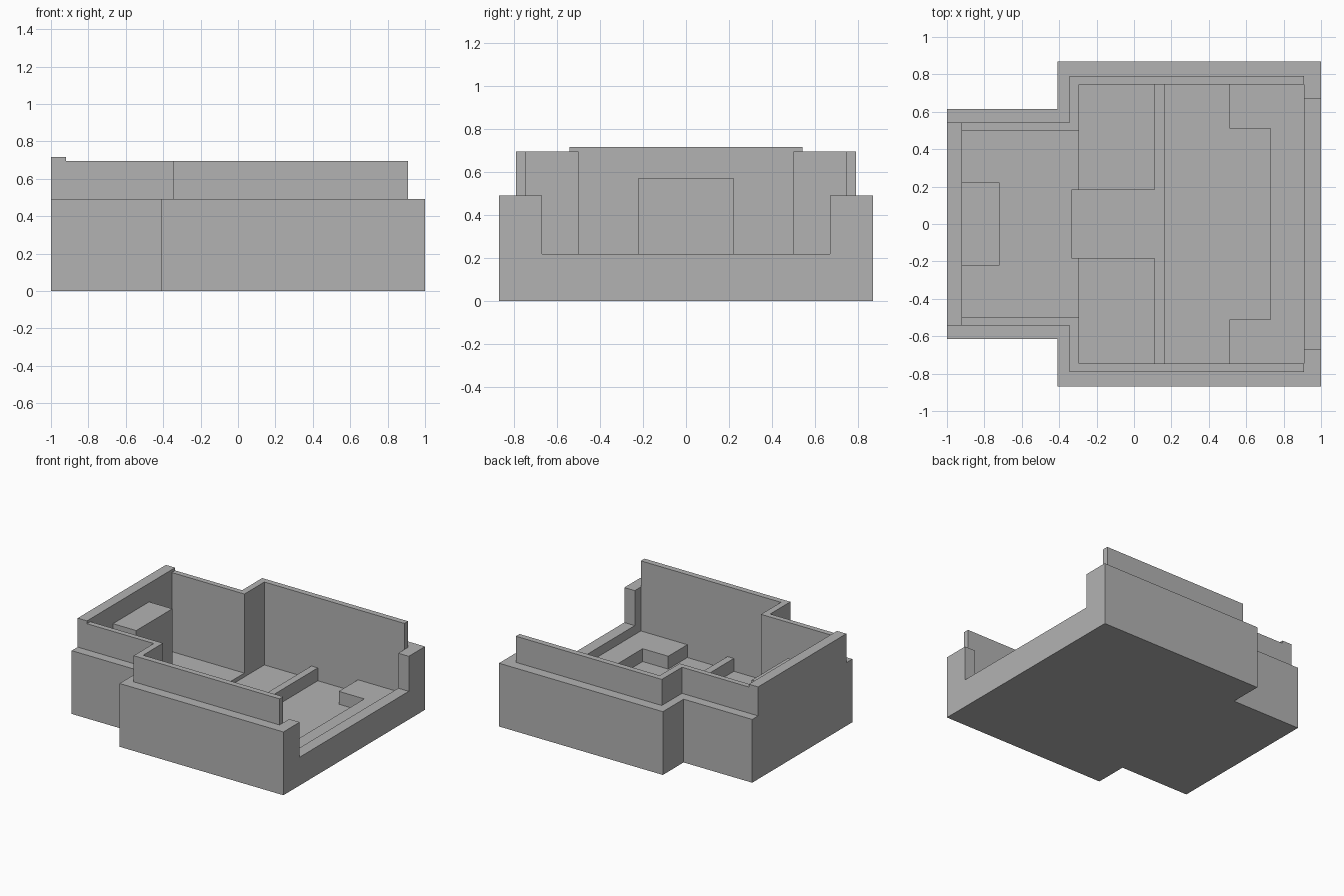
import bpy
import bmesh

cube = bpy.data.objects.get("Cube")
if cube:
    bpy.data.objects.remove(cube, do_unlink=True)

grey = bpy.data.materials.new("plain grey")
grey.use_nodes = True
COLOUR = (0.45, 0.45, 0.45, 1)
grey.diffuse_color = COLOUR
grey.node_tree.nodes["Principled BSDF"].inputs["Base Color"].default_value = COLOUR

# Main levels
FLOOR, BACK_FLOOR, RAISED = 0.05, 0.08, 0.15
SILL, LEDGE, WALL, PARAPET = 0.22, 0.492, 0.695, 0.717


def mirror(points):
    return [(x, -y) for x, y in points]


def both_sides(half):
    """Close a half outline (front to back) with its mirror image."""
    return half + mirror(half)[::-1]


def prism(name, outline, z0, z1):
    """Extrude a plan outline between two heights."""
    bm = bmesh.new()
    base = bm.faces.new([bm.verts.new((x, y, z0)) for x, y in outline])
    top = bmesh.ops.extrude_face_region(bm, geom=[base], use_keep_orig=True)["geom"]
    bmesh.ops.translate(bm, vec=(0, 0, z1 - z0),
                        verts=[v for v in top if isinstance(v, bmesh.types.BMVert)])
    bmesh.ops.recalc_face_normals(bm, faces=bm.faces)
    mesh = bpy.data.meshes.new(name)
    bm.to_mesh(mesh)
    bm.free()
    mesh.materials.append(grey)
    obj = bpy.data.objects.new(name, mesh)
    bpy.context.collection.objects.link(obj)
    return obj


def block(name, x0, x1, half_width, z0, z1):
    return prism(name, both_sides([(x1, half_width), (x0, half_width)]), z0, z1)


# Thick lower wall, open at the front end between two posts
outer = [(1, 0.67), (1, 0.87), (-0.41, 0.87), (-0.41, 0.615), (-1, 0.615)]
inner = [(0.91, 0.67), (0.91, 0.745), (-0.295, 0.745), (-0.295, 0.5), (-0.92, 0.5)]
prism("lower_wall", both_sides(outer) + both_sides(inner)[::-1], 0, LEDGE)
block("entrance_sill", 0.91, 1, 0.67, 0, SILL)

# Thin upper walls, stepping inwards, and the end parapet
side = [(0.91, 0.79), (-0.345, 0.79), (-0.345, 0.542), (-0.92, 0.542),
        (-0.92, 0.5), (-0.295, 0.5), (-0.295, 0.745), (0.91, 0.745)]
prism("left_upper_wall", side, LEDGE, WALL)
prism("right_upper_wall", mirror(side), LEDGE, WALL)
block("end_parapet", -1, -0.92, 0.542, LEDGE, PARAPET)

# Floors
block("main_floor", -0.295, 0.91, 0.745, 0, FLOOR)
block("end_floor", -0.92, -0.295, 0.5, 0, BACK_FLOOR)

# Low cross wall joined to a raised walkway
walkway = [(0.165, 0.745), (0.11, 0.745), (0.11, 0.185), (-0.335, 0.185)]
prism("cross_wall_and_walkway", both_sides(walkway), FLOOR, RAISED)

# Raised platform with a recess, behind the sill
platform = [(0.91, 0.745), (0.51, 0.745), (0.51, 0.51), (0.73, 0.51)]
prism("recessed_platform", both_sides(platform), FLOOR, RAISED)

# Tall block against the end wall
block("end_block", -0.92, -0.72, 0.222, BACK_FLOOR, 0.573)
